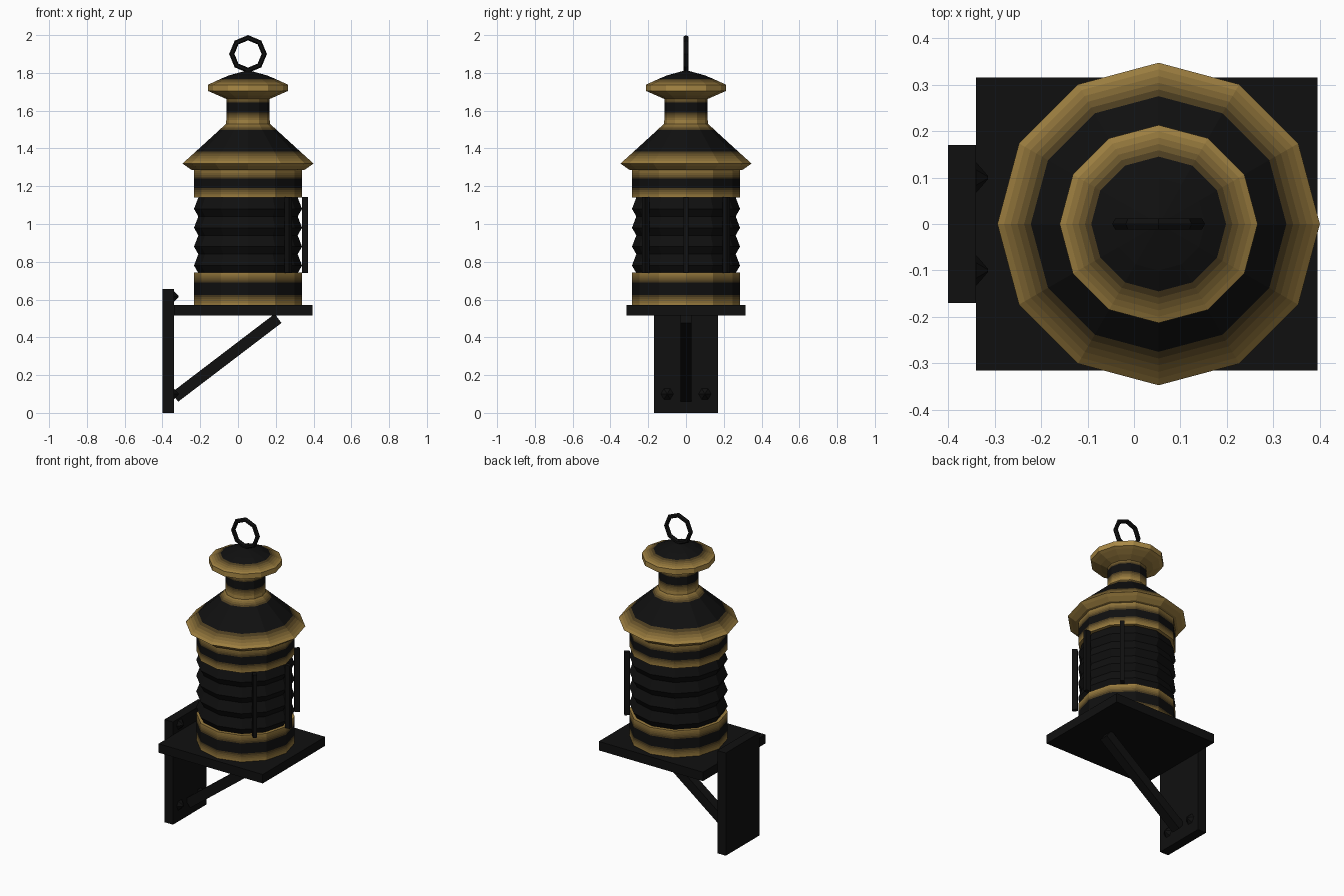
import bpy, bmesh
from math import cos, sin, pi, radians
from mathutils import Vector

if "Cube" in bpy.data.objects:
    bpy.data.objects.remove(bpy.data.objects["Cube"])

CX = 0.053      # lantern axis
SIDES = 12
BLACK, GOLD = (0.005, 0.005, 0.005), (0.40, 0.25, 0.06)
LEVELS = 6
mats = []
for i in range(LEVELS + 1):
    m = bpy.data.materials.new(f"black_to_gold_{i}")
    t = i / LEVELS
    m.diffuse_color = [b + (g - b) * t for b, g in zip(BLACK, GOLD)] + [1]
    m.use_nodes = True
    m.node_tree.nodes["Principled BSDF"].inputs["Base Color"].default_value = m.diffuse_color
    mats.append(m)


def finish(name, bm):
    bmesh.ops.recalc_face_normals(bm, faces=bm.faces)
    me = bpy.data.meshes.new(name)
    bm.to_mesh(me)
    bm.free()
    for m in mats:
        me.materials.append(m)
    ob = bpy.data.objects.new(name, me)
    bpy.context.collection.objects.link(ob)
    return ob


def lathe(name, profile):
    """Profile points are (radius, z, gold amount); gold fades along each segment."""
    pts, shades = [profile[0][:2]], []
    for (r0, z0, g0), (r1, z1, g1) in zip(profile, profile[1:]):
        n = 5 if g0 != g1 else 1
        for k in range(1, n + 1):
            t = k / n
            pts.append((r0 + (r1 - r0) * t, z0 + (z1 - z0) * t))
            shades.append(round(LEVELS * (g0 + (g1 - g0) * (t - 0.5 / n))))
    bm = bmesh.new()
    rings = [[bm.verts.new((CX + r * cos(2 * pi * i / SIDES), r * sin(2 * pi * i / SIDES), z))
              for i in range(SIDES)] for r, z in pts]
    for a, b, s in zip(rings, rings[1:], shades):
        for i in range(SIDES):
            j = (i + 1) % SIDES
            bm.faces.new((a[i], a[j], b[j], b[i])).material_index = s
    bm.faces.new(rings[0]).material_index = shades[0]
    bm.faces.new(rings[-1]).material_index = shades[-1]
    return finish(name, bm)


def box(name, lo, hi):
    bm = bmesh.new()
    bmesh.ops.create_cube(bm, size=1)
    lo, hi = Vector(lo), Vector(hi)
    for v in bm.verts:
        v.co = (lo + hi) / 2 + v.co * (hi - lo)
    return finish(name, bm)


# Wall bracket
box("wall_plate", (-0.40, -0.17, 0), (-0.34, 0.17, 0.655))
box("shelf", (-0.34, -0.315, 0.515), (0.395, 0.315, 0.572))
a, b = Vector((-0.335, 0, 0.083)), Vector((0.212, 0, 0.50))
strut = box("diagonal_strut", (-0.03, -0.03, -(b - a).length / 2), (0.03, 0.03, (b - a).length / 2))
strut.location = (a + b) / 2
strut.rotation_euler = (b - a).to_track_quat('Z', 'Y').to_euler()

# Bolt heads on the wall plate
for y in (-0.1, 0.1):
    for z in (0.1, 0.615):
        bm = bmesh.new()
        bmesh.ops.create_cone(bm, cap_ends=True, segments=6, radius1=0.035, radius2=0.004, depth=0.027)
        bolt = finish("bolt", bm)
        bolt.location = (-0.328, y, z)
        bolt.rotation_euler = (0, pi / 2, 0)

# Lantern body
lathe("lantern_base", [(0.285, 0.572, 0.9), (0.285, 0.625, 0), (0.285, 0.69, 0),
                       (0.285, 0.742, 0.9), (0.262, 0.742, 0.7)])
louvres = [(0.263, 0.74, 0)]
for k in range(4):
    z = 0.74 + 0.1 * k
    louvres += [(0.286, z + 0.04, 0), (0.263, z + 0.1, 0)]
lathe("ribbed_chamber", louvres)
lathe("upper_collar", [(0.262, 1.14, 0.7), (0.285, 1.14, 0.9), (0.285, 1.19, 0),
                       (0.285, 1.24, 0), (0.285, 1.29, 0.9)])
lathe("roof", [(0.275, 1.283, 0.8), (0.30, 1.287, 0.8), (0.347, 1.32, 1), (0.275, 1.385, 0),
               (0.16, 1.49, 0), (0.117, 1.53, 0.8), (0.115, 1.55, 0.8), (0.115, 1.60, 0),
               (0.115, 1.635, 0), (0.115, 1.67, 0.6)])
lathe("chimney_cap", [(0.115, 1.662, 0.6), (0.213, 1.705, 1), (0.213, 1.737, 1),
                      (0.145, 1.768, 0), (0.10, 1.787, 0), (0.005, 1.813, 0)])

# Guard bars on the open side
for ang in (-45, 0, 45):
    bar = box("guard_bar", (-0.016, -0.012, 0.74), (0.016, 0.012, 1.142))
    bar.location = (CX + 0.302 * cos(radians(ang)), 0.302 * sin(radians(ang)), 0)
    bar.rotation_euler = (0, 0, radians(ang))

# Carrying ring
bpy.ops.mesh.primitive_torus_add(major_segments=8, minor_segments=6, major_radius=0.086,
                                 minor_radius=0.014, location=(CX, 0, 1.9),
                                 rotation=(pi / 2, 0, 0))
ring = bpy.context.object
ring.name = "carrying_ring"
ring.data.materials.append(mats[0])
